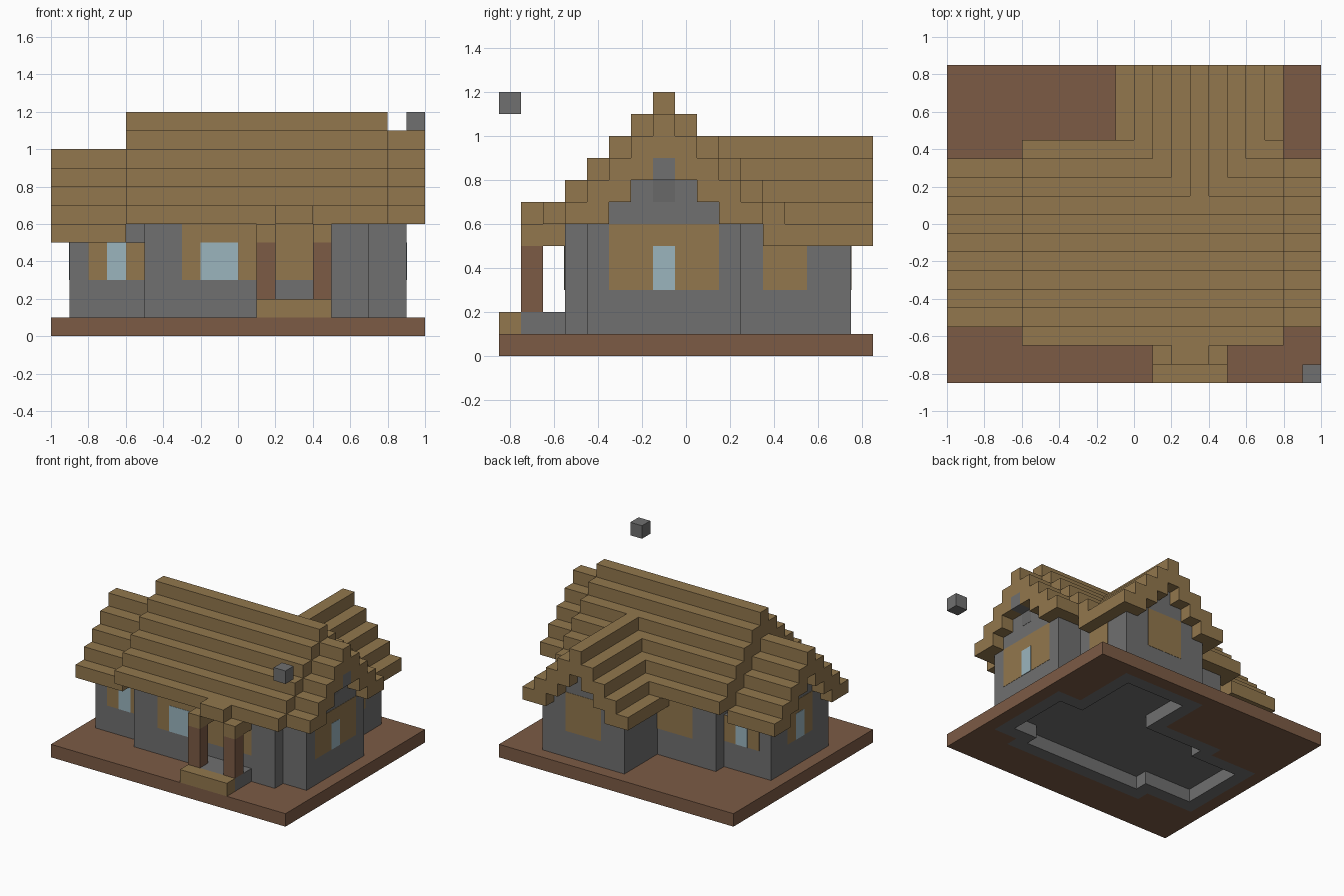
import bpy, bmesh
from mathutils import Vector

if "Cube" in bpy.data.objects:
    bpy.data.objects.remove(bpy.data.objects["Cube"], do_unlink=True)

U = 0.1                         # one block
ORIGIN = Vector((0, -8.5, 0))   # block grid: x -10..10, y 0..17, z 0..12


def material(name, rgb):
    lin = [((c / 255 + 0.055) / 1.055) ** 2.4 for c in rgb] + [1.0]
    m = bpy.data.materials.new(name)
    m.use_nodes = True
    m.diffuse_color = lin
    bsdf = next(n for n in m.node_tree.nodes if n.type == 'BSDF_PRINCIPLED')
    bsdf.inputs["Base Color"].default_value = lin
    return m


timber = material("tan timber", (146, 119, 77))
earth = material("brown earth", (124, 91, 69))
stone = material("grey stone", (112, 112, 112))
dark_stone = material("dark grey stone", (104, 104, 104))
glass = material("pale blue glass", (155, 181, 190))


def finish(name, bm, mat):
    me = bpy.data.meshes.new(name)
    bm.to_mesh(me)
    bm.free()
    me.materials.append(mat)
    ob = bpy.data.objects.new(name, me)
    bpy.context.scene.collection.objects.link(ob)
    return ob


def box(x0, x1, y0, y1, z0, z1):
    return {(x, y, z) for x in range(x0, x1)
            for y in range(y0, y1) for z in range(z0, z1)}


def blocks(name, cells, mat):
    """Skin a set of grid blocks, keeping only the exposed faces."""
    bm = bmesh.new()
    verts = {}

    def vert(p):
        key = tuple(round(c) for c in p)
        if key not in verts:
            verts[key] = bm.verts.new((Vector(key) + ORIGIN) * U)
        return verts[key]

    for cell in sorted(cells):
        mid = Vector(cell) + Vector((0.5, 0.5, 0.5))
        for axis in range(3):
            for sign in (-1, 1):
                n = Vector((0, 0, 0))
                n[axis] = sign
                if tuple(int(a + b) for a, b in zip(cell, n)) in cells:
                    continue
                a = Vector((0, 0, 0))
                a[(axis + 1) % 3] = 1
                b = n.cross(a)
                c = mid + n / 2
                corners = [c + (-a - b) / 2, c + (a - b) / 2,
                           c + (a + b) / 2, c + (b - a) / 2]
                bm.faces.new([vert(p) for p in corners])
    bmesh.ops.dissolve_limit(bm, angle_limit=0.01,
                             verts=bm.verts[:], edges=bm.edges[:])
    return finish(name, bm, mat)


def panel(name, axis, plane, u0, u1, z0, z1, mat, half=0.02):
    """Thin plate on the wall plane that faces along axis (0 = x, 1 = y)."""
    lo, hi = [0, 0, z0], [0, 0, z1]
    lo[axis], hi[axis] = plane - half, plane + half
    lo[1 - axis], hi[1 - axis] = u0, u1
    lo, hi = Vector(lo), Vector(hi)
    bm = bmesh.new()
    bmesh.ops.create_cube(bm, size=1)
    for v in bm.verts:
        p = (lo + hi) / 2 + Vector([v.co[i] * (hi[i] - lo[i]) for i in range(3)])
        v.co = (p + ORIGIN) * U
    return finish(name, bm, mat)


def gable_roof(x0, x1, ridge, top, steps):
    """Stepped roof shell along x, two blocks wide on each course."""
    cells = set()
    for s in range(steps):
        for k in {s, max(s - 1, 0)}:
            for y in (ridge - k, ridge + k):
                cells |= box(x0, x1, y, y + 1, top - s, top - s + 1)
    return cells


def gable_body(x0, x1, ridge, top, steps):
    """Solid walls with the stepped gable that sits under a gable_roof."""
    w = steps - 2
    eave = top - steps + 1
    cells = box(x0, x1, ridge - w, ridge + w + 1, 1, eave)
    for s in range(w):
        r = w - 1 - s
        cells |= box(x0, x1, ridge - r, ridge + r + 1, eave + s, eave + s + 1)
    return cells


def turned(cells):
    return {(y, x, z) for x, y, z in cells}


# Roof: main hall, two end wings, rear wing and porch arch
RIDGE = 7
roof = gable_roof(-6, 8, RIDGE, 11, 6)
roof |= gable_roof(-10, -6, RIDGE, 9, 5)
roof |= gable_roof(8, 10, RIDGE, 10, 5)
rear = turned(gable_roof(10, 17, 3, 9, 5))
roof |= {c for c in rear if c[1] >= min(10 + 9 - c[2], 12)}
for x in (1, 4):
    roof |= box(x, x + 1, 1, 3, 5, 6)
roof |= box(2, 4, 1, 3, 6, 7)
blocks("roof", roof, timber)

# Walls with a foundation ring that is open underneath
walls = gable_body(-5, 7, RIDGE, 11, 6)
walls |= gable_body(-9, -5, RIDGE, 9, 5)
walls |= gable_body(7, 9, RIDGE, 10, 5)
walls |= turned(gable_body(10, 16, 3, 9, 5))
walls -= roof
footprint = {(x, y) for x, y, z in walls if z == 1}
inside = {(x, y) for x, y in footprint
          if all((x + i, y + j) in footprint
                 for i in (-1, 0, 1) for j in (-1, 0, 1))}
walls |= {(x, y, 0) for x, y in footprint - inside}
walls |= box(9, 10, RIDGE, RIDGE + 1, 8, 9)      # gable beam end
blocks("walls", walls, stone)

# Ground slab around the foundation
ground = {c for c in box(-10, 10, 0, 17, 0, 1) if c[:2] not in footprint}
blocks("ground_slab", ground, earth)

# Porch
blocks("porch_floor", box(1, 5, 1, 3, 1, 2), stone)
blocks("porch_step", box(1, 5, 0, 1, 1, 2), timber)
for side, x in (("right", 1), ("left", 4)):
    blocks("porch_post_" + side, box(x, x + 1, 1, 2, 2, 5), earth)

# Loose floating block
blocks("floating_block", box(9, 10, 0, 1, 11, 12), stone)

# Timber wall panels: axis, plane, from, to, bottom, top
panels = {
    "front_hall_panel": (1, 3, -3, 5, 3, 6),
    "front_wing_panel": (1, 4, -8, -5, 3, 5),
    "back_wing_panel": (1, 11, -8, -5, 3, 5),
    "back_hall_panel": (1, 12, -3, 0, 3, 6),
    "rear_gable_panel": (1, 16, 2, 5, 3, 6),
    "left_gable_panel": (0, 9, 5, 10, 3, 6),
    "right_gable_panel": (0, -9, 6, 9, 3, 6),
    "rear_side_panel": (0, 7, 12, 14, 3, 5),
}
for name, spec in panels.items():
    panel(name, *spec, timber)

# Window glass
windows = {
    "front_hall_window": (1, 3, -2, 0, 3, 5),
    "front_wing_window": (1, 4, -7, -6, 3, 5),
    "back_wing_window": (1, 11, -7, -6, 3, 5),
    "left_gable_window": (0, 9, 7, 8, 3, 5),
    "right_gable_window": (0, -9, 7, 8, 3, 5),
}
for name, spec in windows.items():
    panel(name, *spec, glass, 0.04)

# Vent stone below the beam end
panel("gable_vent", 0, 9, 7, 8, 7, 8, dark_stone)
